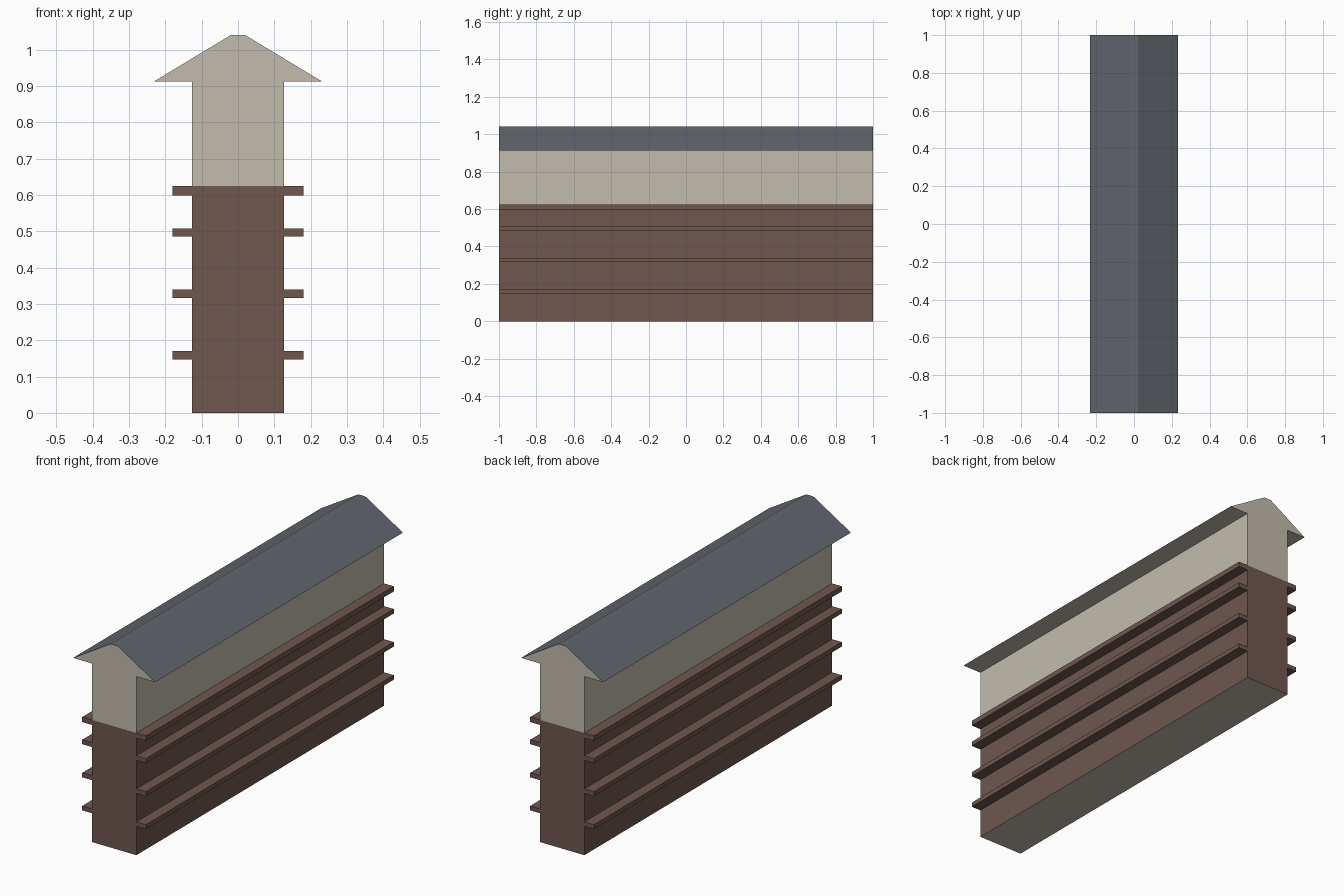
import bpy

if "Cube" in bpy.data.objects:
    bpy.data.objects.remove(bpy.data.objects["Cube"])


def material(name, rgb):
    m = bpy.data.materials.new(name)
    m.diffuse_color = (*rgb, 1)
    m.use_nodes = True
    m.node_tree.nodes["Principled BSDF"].inputs["Base Color"].default_value = m.diffuse_color
    return m


def srgb(h):
    out = []
    for i in (0, 2, 4):
        c = int(h[i:i + 2], 16) / 255
        out.append(c / 12.92 if c <= 0.04045 else ((c + 0.055) / 1.055) ** 2.4)
    return out


PLASTER = material("beige plaster", srgb("c3bcae"))
BROWN = material("brown cladding", srgb("70574f"))
SLATE = material("slate roof", srgb("62666d"))


def extrude(name, profile, mats, skip=(), rule=None):
    """Extrude an anticlockwise x-z profile along y, leaving out hidden sides."""
    n = len(profile)
    verts = [(x, y, z) for y in (-1, 1) for x, z in profile]
    faces = [tuple(range(n)), tuple(reversed(range(n, 2 * n)))]
    for i in range(n):
        if i not in skip:
            j = (i + 1) % n
            faces.append((i, i + n, j + n, j))
    mesh = bpy.data.meshes.new(name)
    mesh.from_pydata(verts, [], faces)
    for m in mats:
        mesh.materials.append(m)
    mesh.update()
    if rule:
        for p in mesh.polygons:
            p.material_index = rule(p.normal)
    ob = bpy.data.objects.new(name, mesh)
    bpy.context.collection.objects.link(ob)
    return ob


W, BAND, EAVE, TOP = 0.126, 0.624, 0.912, 1.04

# Brown lower wall with a plaster underside
extrude("lower_wall", [(-W, 0), (W, 0), (W, BAND), (-W, BAND)],
        [BROWN, PLASTER], skip=(2,), rule=lambda n: int(n.z < -0.5))

# Plaster upper wall
extrude("upper_wall", [(-W, BAND), (W, BAND), (W, EAVE), (-W, EAVE)],
        [PLASTER], skip=(0, 2))

# Roof: slate slopes and ridge, plaster gables and eave undersides
extrude("roof", [(-0.232, EAVE), (-W, EAVE), (W, EAVE), (0.232, EAVE),
                 (0.02, TOP), (-0.02, TOP)],
        [PLASTER, SLATE], skip=(1,), rule=lambda n: int(n.z > 0.1))

# Ledges along both sides
for k, (z0, z1) in enumerate([(0.147, 0.170), (0.316, 0.339),
                              (0.485, 0.508), (0.598, BAND)]):
    extrude(f"right_ledge_{k + 1}",
            [(W, z0), (0.18, z0), (0.18, z1), (W, z1)], [BROWN], skip=(3,))
    extrude(f"left_ledge_{k + 1}",
            [(-0.18, z0), (-W, z0), (-W, z1), (-0.18, z1)], [BROWN], skip=(1,))
